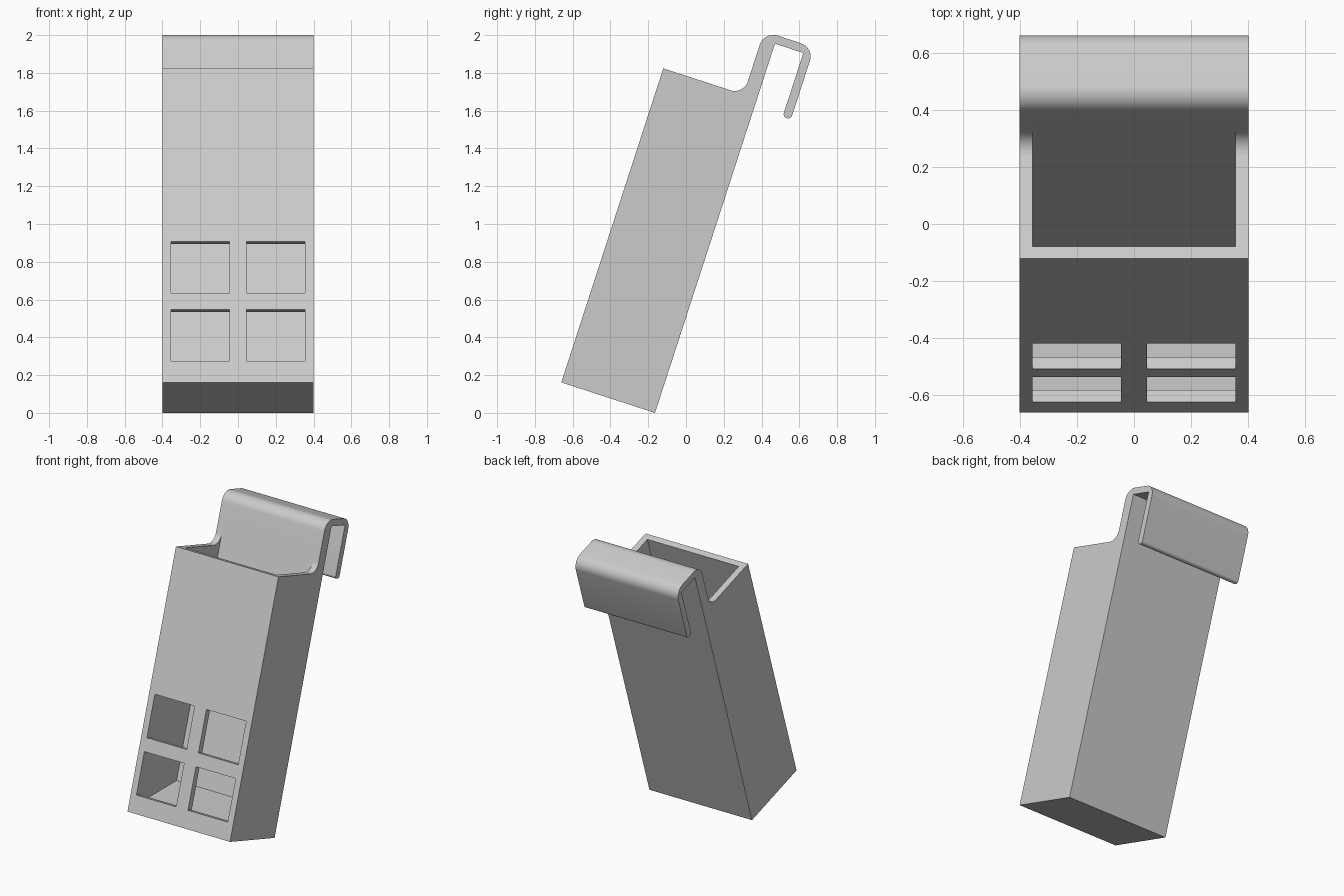
import bpy, bmesh, math
from mathutils import Vector

if "Cube" in bpy.data.objects:
    bpy.data.objects.remove(bpy.data.objects["Cube"])

TILT = math.radians(18)
S, C = math.sin(TILT), math.cos(TILT)
Y0 = -0.164           # y of the lower back edge, which rests on z = 0
HALF = 0.40           # half width
WALL = 0.044
FRONT, TOP = -0.522, 1.748
PLATE = -0.075        # front face of the back plate
HOOK_BACK, HOOK_TOP = 0.204, 2.10


def place(u, v):
    """Tilted frame (u towards the back, v up the box) to y, z."""
    return (Y0 + C * u + S * v, -S * u + C * v)


def arc(cu, cv, r, a0, a1, n=12):
    return [(cu + r * math.cos(math.radians(a0 + (a1 - a0) * i / n)),
             cv + r * math.sin(math.radians(a0 + (a1 - a0) * i / n)))
            for i in range(n + 1)]


def prism(name, profile, x0, x1):
    """Extrude a (u, v) profile along x."""
    bm = bmesh.new()
    face = bm.faces.new([bm.verts.new((x0, *place(u, v))) for u, v in profile])
    ext = bmesh.ops.extrude_face_region(bm, geom=[face])
    moved = [e for e in ext["geom"] if isinstance(e, bmesh.types.BMVert)]
    bmesh.ops.translate(bm, verts=moved, vec=Vector((x1 - x0, 0, 0)))
    bmesh.ops.recalc_face_normals(bm, faces=bm.faces)
    mesh = bpy.data.meshes.new(name)
    bm.to_mesh(mesh)
    bm.free()
    ob = bpy.data.objects.new(name, mesh)
    bpy.context.collection.objects.link(ob)
    return ob


# Side profile: box, fillet, back plate and hook in one outline
r, R, tip = 0.072, 0.075, 0.02
profile = [(0, 0), (FRONT, 0), (FRONT, TOP)]
profile += arc(PLATE - r, TOP + r, r, -90, 0)
profile += arc(PLATE + R, HOOK_TOP - R, R, 180, 90)
profile += arc(HOOK_BACK - R, HOOK_TOP - R, R, 90, 0)
profile += arc(HOOK_BACK - tip, 1.70 + tip, tip, 0, -90, 6)
profile += arc(HOOK_BACK - 0.046 + tip, 1.70 + tip, tip, -90, -180, 6)
profile += [(HOOK_BACK - 0.046, 2.055), (0, 2.055)]
body = prism("hanging_box", profile, -HALF, HALF)

# Cavity with a floor that is level once the box is tilted
floor_z = 0.207
level = lambda u: (floor_z + S * u) / C
inner = FRONT + WALL
cutters = [prism("cavity_cutter",
                 [(inner, level(inner)), (PLATE, level(PLATE)),
                  (PLATE, 1.90), (inner, 1.90)],
                 -HALF + WALL, HALF - WALL)]

# Four windows through the front wall
for side in (-1, 1):
    for v0, v1 in ((0.12, 0.407), (0.498, 0.785)):
        x0, x1 = sorted((side * 0.046, side * 0.356))
        cutters.append(prism("window_cutter",
                             [(FRONT - 0.1, v0), (inner + 0.02, v0),
                              (inner + 0.02, v1), (FRONT - 0.1, v1)], x0, x1))

bpy.context.view_layer.objects.active = body
body.select_set(True)
for cutter in cutters:
    mod = body.modifiers.new("cut", "BOOLEAN")
    mod.operation = "DIFFERENCE"
    mod.solver = "EXACT"
    mod.object = cutter
    bpy.ops.object.modifier_apply(modifier=mod.name)
    bpy.data.objects.remove(cutter)

# One grey for everything
grey = bpy.data.materials.new("light_grey")
grey.diffuse_color = (0.6, 0.6, 0.6, 1)
grey.use_nodes = True
grey.node_tree.nodes["Principled BSDF"].inputs["Base Color"].default_value = grey.diffuse_color
body.data.materials.clear()
body.data.materials.append(grey)
bpy.ops.object.shade_smooth_by_angle(angle=math.radians(30))
